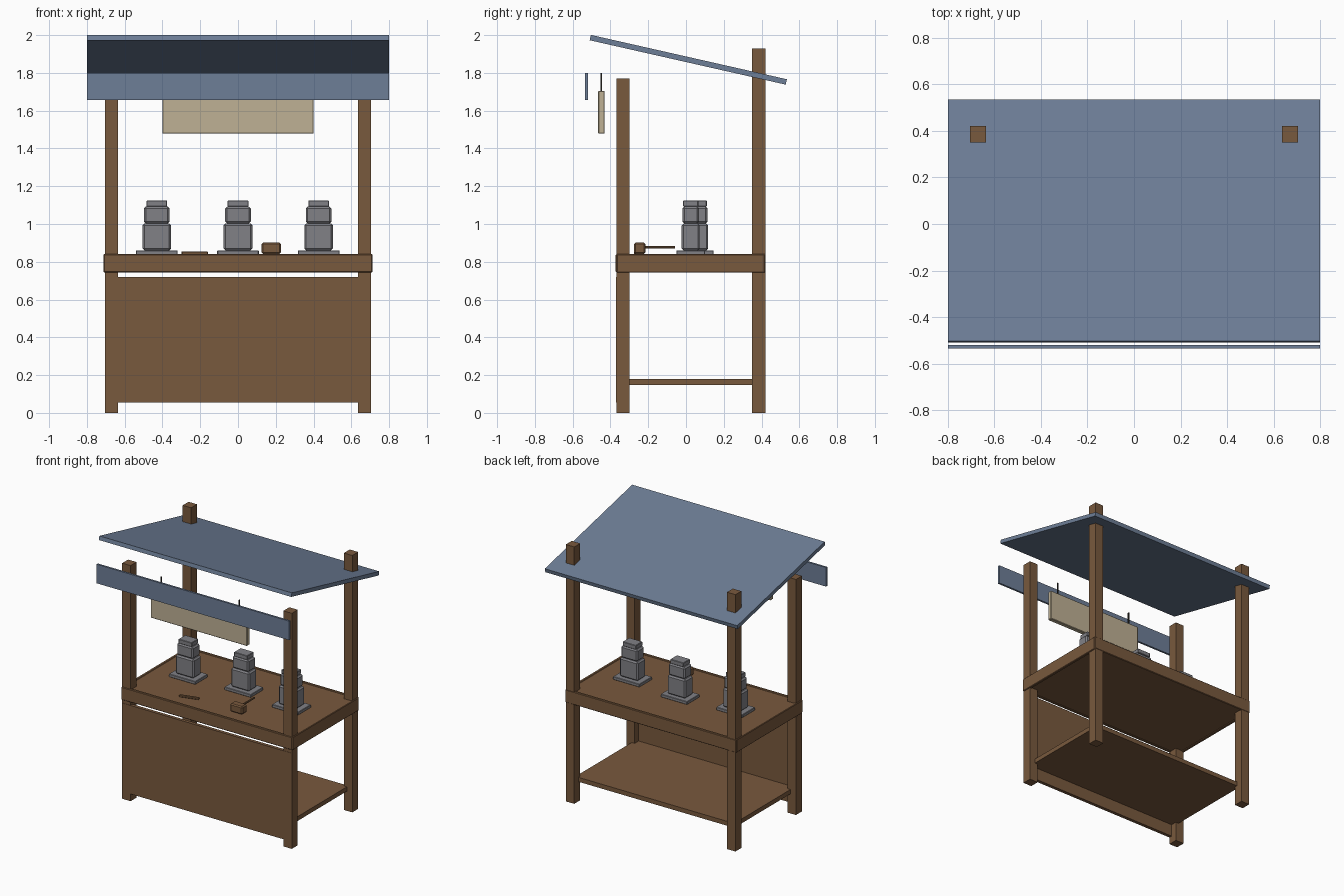
import bpy, math

if "Cube" in bpy.data.objects:
    bpy.data.objects.remove(bpy.data.objects["Cube"])


def material(name, rgb):
    m = bpy.data.materials.new(name)
    m.diffuse_color = (*rgb, 1)
    m.use_nodes = True
    m.node_tree.nodes["Principled BSDF"].inputs["Base Color"].default_value = m.diffuse_color
    return m


WOOD = material("brown wood", (0.19, 0.10, 0.047))
BLUE = material("slate blue", (0.155, 0.21, 0.31))
STONE = material("grey stone", (0.22, 0.22, 0.24))
CREAM = material("pale board", (0.52, 0.44, 0.30))
CORD = material("dark cord", (0.03, 0.025, 0.02))


def box(name, x, y, z, mat, bevel=0.0):
    """Box from (min, max) ranges on each axis."""
    centre = [(a + b) / 2 for a, b in (x, y, z)]
    bpy.ops.mesh.primitive_cube_add(size=1, location=centre)
    ob = bpy.context.object
    ob.name = name
    ob.scale = [b - a for a, b in (x, y, z)]
    bpy.ops.object.transform_apply(location=False, rotation=False, scale=True)
    ob.data.materials.append(mat)
    if bevel:
        mod = ob.modifiers.new("soft edges", "BEVEL")
        mod.width = bevel
        mod.segments = 1
    return ob


def around(c, size):
    return (c - size / 2, c + size / 2)


# Posts: short at the front, tall at the back
for side, x in (("left", -0.67), ("right", 0.67)):
    box(f"front_post_{side}", around(x, 0.07), (-0.368, -0.298), (0, 1.77), WOOD)
    box(f"back_post_{side}", around(x, 0.07), (0.35, 0.42), (0, 1.93), WOOD)

# Counter top with a raised edge trim
box("counter_top", (-0.70, 0.70), (-0.36, 0.41), (0.748, 0.836), WOOD)
for name, y in (("front", -0.361), ("back", 0.411)):
    box(f"counter_trim_{name}", (-0.71, 0.71), around(y, 0.022), (0.744, 0.841), WOOD, 0.004)
for name, x in (("left", -0.701), ("right", 0.701)):
    box(f"counter_trim_{name}", around(x, 0.022), (-0.367, 0.417), (0.742, 0.84), WOOD, 0.004)

# Front panel and lower shelf
box("front_panel", (-0.70, 0.70), (-0.37, -0.345), (0.055, 0.72), WOOD)
box("lower_shelf", (-0.66, 0.66), (-0.345, 0.37), (0.147, 0.18), WOOD)

# Sloping roof and hanging valance
roof = box("roof", (-0.80, 0.80), (-0.532 + 0.012, 0.532 + 0.012), (1.855, 1.884), BLUE)
roof.rotation_euler.x = -math.radians(12.75)
box("valance", (-0.80, 0.80), (-0.535, -0.52), (1.657, 1.80), BLUE)

# Sign board on two cords
box("sign_board", (-0.40, 0.40), (-0.465, -0.431), (1.478, 1.705), CREAM, 0.004)
for side, x in (("left", -0.325), ("right", 0.325)):
    box(f"sign_cord_{side}", around(x, 0.008), around(-0.448, 0.008), (1.70, 1.80), CORD)

# Stone carvings: stacked bevelled blocks (width, depth, bottom, top)
BLOCKS = {
    "base": (0.22, 0.15, 0.838, 0.861),
    "body": (0.152, 0.095, 0.861, 1.003),
    "upper": (0.136, 0.088, 1.003, 1.092),
    "cap": (0.11, 0.08, 1.092, 1.124),
}
for i, (x, y) in enumerate(((-0.43, 0.025), (0, 0.07), (0.427, 0.025)), 1):
    for part, (w, d, lo, hi) in BLOCKS.items():
        bevel = 0.01 if part in ("body", "upper") else 0.003
        box(f"carving_{i}_{part}", around(x, w), around(y, d), (lo, hi), STONE, bevel)

# Mallet lying on the counter
box("mallet_head", (0.125, 0.227), (-0.275, -0.215), (0.842, 0.902), WOOD, 0.008)
bpy.ops.mesh.primitive_cylinder_add(vertices=8, radius=0.007, depth=0.17,
                                    location=(0.176, -0.143, 0.876),
                                    rotation=(math.pi / 2, 0, 0))
handle = bpy.context.object
handle.name = "mallet_handle"
handle.data.materials.append(WOOD)

# Chisel lying at a slight angle
chisel = box("chisel", around(-0.23, 0.143), around(-0.25, 0.016), (0.838, 0.854), WOOD, 0.003)
chisel.rotation_euler.z = math.radians(15)
